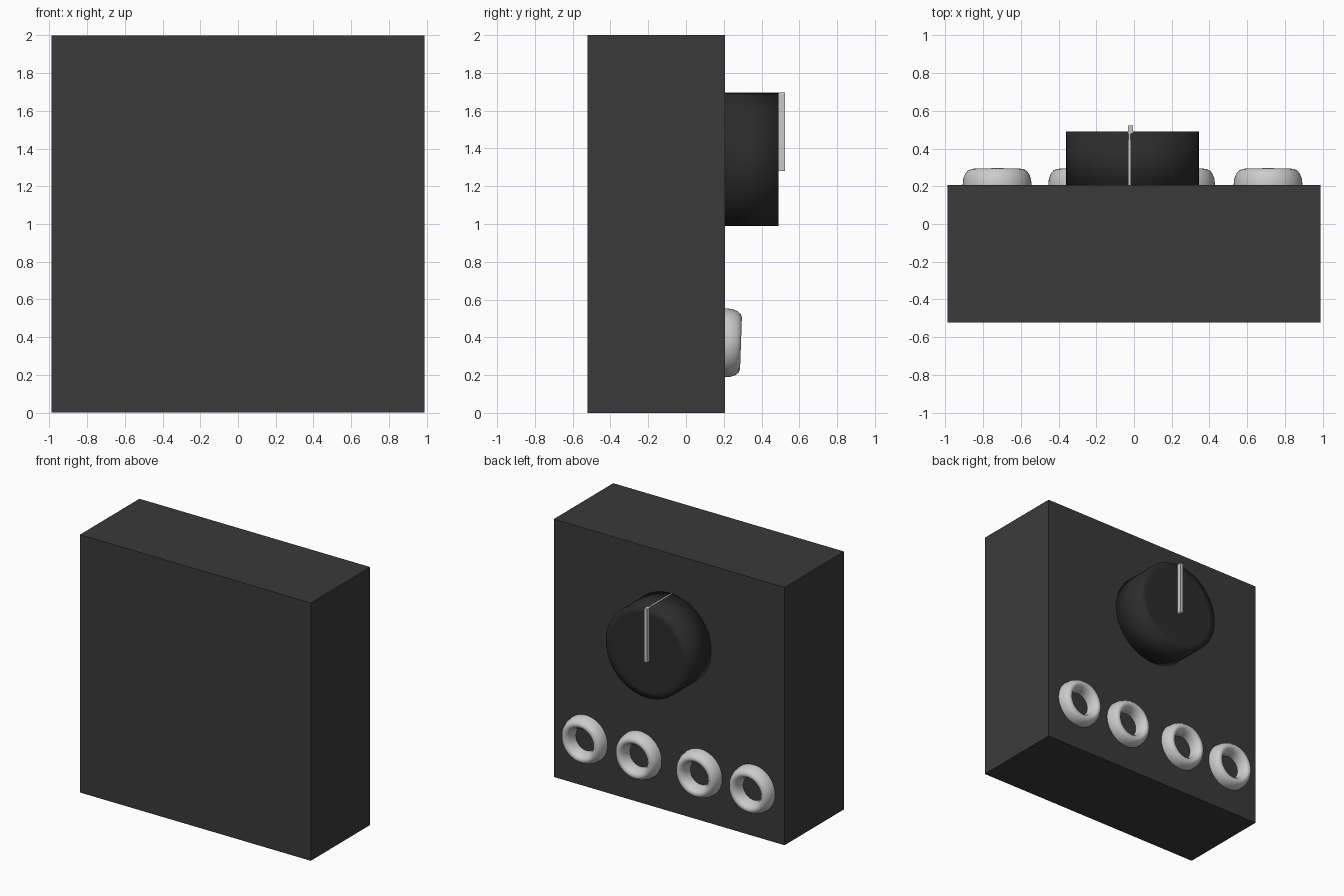
import bpy, bmesh
from math import radians

if "Cube" in bpy.data.objects:
    bpy.data.objects.remove(bpy.data.objects["Cube"])

FACE = 0.206          # y of the panel that carries the controls


def paint(obj, name, value):
    mat = bpy.data.materials.new(name)
    mat.diffuse_color = (value, value, value, 1)
    mat.use_nodes = True
    mat.node_tree.nodes["Principled BSDF"].inputs["Base Color"].default_value = mat.diffuse_color
    obj.data.materials.append(mat)


def box(name, x, y, z):
    bpy.ops.mesh.primitive_cube_add(size=1, location=[sum(a) / 2 for a in (x, y, z)])
    obj = bpy.context.object
    obj.name = name
    obj.scale = [a[1] - a[0] for a in (x, y, z)]
    bpy.ops.object.transform_apply(location=False, rotation=False, scale=True)
    return obj


# Case
case = box("case", (-0.99, 0.99), (-0.522, FACE), (0, 2))
paint(case, "dark_grey", 0.042)

# Large dial: softly shaded cylinder with an inset cap
dial_front, dial_back = 0.491, 0.16
bpy.ops.mesh.primitive_cylinder_add(
    vertices=48, radius=0.352, depth=dial_front - dial_back,
    location=(-0.008, (dial_front + dial_back) / 2, 1.341),
    rotation=(radians(-90), 0, 0))
dial = bpy.context.object
dial.name = "dial"
bm = bmesh.new()
bm.from_mesh(dial.data)
cap = [f for f in bm.faces if f.normal.z > 0.9]
bmesh.ops.inset_region(bm, faces=cap, thickness=0.05)
bm.to_mesh(dial.data)
bm.free()
bpy.ops.object.shade_smooth()
paint(dial, "black", 0.025)

# Pointer bar on the dial, and its thin line along the rim
box("dial_pointer", (-0.032, -0.005), (0.48, 0.523), (1.28, 1.695))
box("dial_rim_line", (-0.028, -0.018), (FACE - 0.01, 0.491), (1.66, 1.695))

# Row of four half-sunk ring knobs
for i, x in enumerate((-0.726, -0.272, 0.247, 0.711)):
    bpy.ops.mesh.primitive_torus_add(
        major_segments=48, minor_segments=16,
        major_radius=0.137, minor_radius=0.046,
        location=(x, FACE, 0.371), rotation=(radians(-92), 0, 0))
    ring = bpy.context.object
    ring.name = f"ring_knob_{i + 1}"
    ring.scale.z = 1.85
    bpy.ops.object.shade_smooth()
